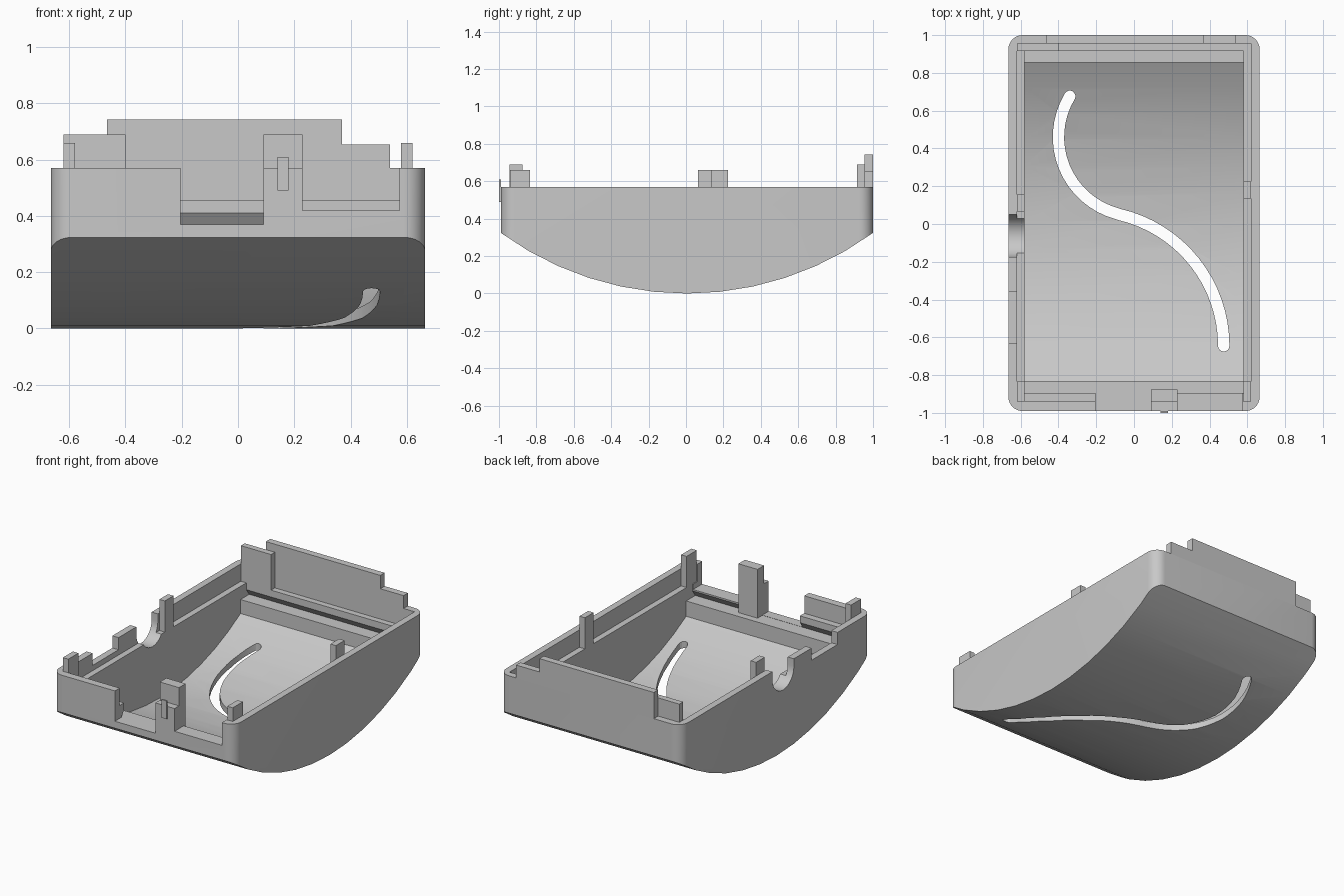
import bpy, bmesh, math

cube = bpy.data.objects.get("Cube")
if cube:
    bpy.data.objects.remove(cube, do_unlink=True)

grey = bpy.data.materials.new("plain_grey")
grey.use_nodes = True
grey.diffuse_color = (0.58, 0.58, 0.58, 1)
grey.node_tree.nodes["Principled BSDF"].inputs["Base Color"].default_value = (0.58, 0.58, 0.58, 1)


def prism(name, outline, axis, low, high):
    """Extrude a 2D outline along x (outline is y, z) or z (outline is x, y)."""
    place = (lambda p, d: (d, p[0], p[1])) if axis == "x" else (lambda p, d: (p[0], p[1], d))
    bm = bmesh.new()
    ends = [[bm.verts.new(place(p, d)) for p in outline] for d in (low, high)]
    bm.faces.new(ends[0])
    bm.faces.new(ends[1])
    n = len(outline)
    for i in range(n):
        j = (i + 1) % n
        bm.faces.new((ends[0][i], ends[0][j], ends[1][j], ends[1][i]))
    bmesh.ops.recalc_face_normals(bm, faces=bm.faces)
    mesh = bpy.data.meshes.new(name)
    bm.to_mesh(mesh)
    bm.free()
    mesh.materials.append(grey)
    obj = bpy.data.objects.new(name, mesh)
    bpy.context.collection.objects.link(obj)
    return obj


def box(name, x, y, z):
    outline = [(x[0], y[0]), (x[1], y[0]), (x[1], y[1]), (x[0], y[1])]
    return prism(name, outline, "z", z[0], z[1])


def arc(cx, cy, r, a0, a1, steps):
    angles = [math.radians(a0 + (a1 - a0) * i / steps) for i in range(steps + 1)]
    return [(cx + r * math.cos(a), cy + r * math.sin(a)) for a in angles]


def carve(target, cutter, operation="DIFFERENCE"):
    mod = target.modifiers.new("carve", "BOOLEAN")
    mod.operation = operation
    mod.solver = "EXACT"
    mod.object = cutter
    bpy.context.view_layer.objects.active = target
    bpy.ops.object.modifier_apply(modifier=mod.name)
    bpy.data.objects.remove(cutter, do_unlink=True)


HALF, FRONT, BACK, RIM, MID = 0.665, -0.99, 1.0, 0.57, 0.005
LEDGE, SHELF, RADIUS, FLOOR = 0.455, 0.368, 1.69, 0.04


def belly(r, y0, y1, steps=12):
    """Curved bottom profile between two y positions."""
    a0 = math.degrees(math.asin((y0 - MID) / r)) - 90
    a1 = math.degrees(math.asin((y1 - MID) / r)) - 90
    return arc(MID, RADIUS, r, a0, a1, steps)


# Outer body: rocker-shaped profile clipped to a rounded rectangle
shell = prism("case_shell", belly(RADIUS, FRONT, BACK) + [(BACK, RIM), (FRONT, RIM)],
              "x", -HALF, HALF)
c = 0.075
corners = [(HALF - c, BACK - c), (c - HALF, BACK - c), (c - HALF, FRONT + c), (HALF - c, FRONT + c)]
rounded = [p for i, (x, y) in enumerate(corners) for p in arc(x, y, c, 90 * i, 90 * i + 90, 8)]
carve(shell, prism("corner_cutter", rounded, "z", -0.5, 1), "INTERSECT")

# Cavity with stepped shelves and undercut lips, and the wider recess above the ledge
cavity = belly(RADIUS - FLOOR, -0.83, 0.855)
cavity += [(0.855, SHELF), (0.945, SHELF), (0.915, 0.41), (0.915, 0.7),
           (-0.895, 0.7), (-0.895, 0.41), (-0.925, SHELF), (-0.83, SHELF)]
carve(shell, prism("cavity_cutter", cavity, "x", -0.58, 0.58))
carve(shell, box("recess_cutter", (-0.62, 0.62), (-0.94, 0.955), (LEDGE, 1)))

# Openings in the front wall and the right wall
carve(shell, box("front_opening_cutter", (-0.205, 0.09), (-1.1, -0.86), (0.37, 1)))
carve(shell, box("front_slot_cutter", (0.23, 0.575), (-1.1, -0.86), (0.42, 1)))
carve(shell, box("side_slot_cutter", (-0.8, -0.619), (-0.63, -0.36), (0.49, 1)))
notch = arc(-0.0625, 0.52, 0.1125, 180, 360, 16) + [(0.05, 0.7), (-0.175, 0.7)]
carve(shell, prism("cable_notch_cutter", notch, "x", -0.8, -0.57))

# S-shaped slot through the floor
w = 0.03
ax, ay, ar = 0.02, 0.46, 0.42
bx, by, br = -0.239, -0.645, 0.714
left_edge = arc(ax, ay, ar + w, 149, 255, 16) + arc(bx, by, br - w, 77, 0, 16)
right_edge = arc(ax, ay, ar - w, 149, 255, 16) + arc(bx, by, br + w, 77, 0, 16)
end_cap = arc(bx + br, by, w, 180, 360, 8)[1:-1]
start = arc(ax, ay, ar, 149, 149, 1)[0]
start_cap = arc(start[0], start[1], w, -31, 149, 8)[1:-1]
ribbon = left_edge + end_cap + right_edge[::-1] + start_cap
carve(shell, prism("floor_slot_cutter", ribbon, "z", -0.2, 0.36))

# Upright locating tabs on the side ledges
for side, sign, y0 in (("left", 1, 0.135), ("right", -1, 0.065)):
    x = sorted((sign * 0.58, sign * 0.62))
    box(side + "_front_tab", x, (-0.94, -0.835), (LEDGE, 0.66))
    box(side + "_middle_tab", x, (y0, y0 + 0.09), (LEDGE, 0.66))

# Back panel, corner plate and front post with its catch
box("back_panel", (-0.465, 0.37), (0.955, BACK), (RIM, 0.743))
box("back_panel_step", (0.37, 0.54), (0.955, BACK), (RIM, 0.655))
box("back_corner_plate", (-0.62, -0.40), (0.915, 0.955), (LEDGE, 0.69))
box("front_post", (0.09, 0.23), (-0.943, -0.875), (SHELF, 0.69))
box("front_catch", (0.14, 0.18), (-1.0, FRONT), (0.49, 0.61))

# Smooth the curved surfaces while keeping edges crisp
bpy.ops.object.select_all(action="DESELECT")
shell.select_set(True)
bpy.context.view_layer.objects.active = shell
bpy.ops.object.shade_smooth_by_angle(angle=math.radians(20))
